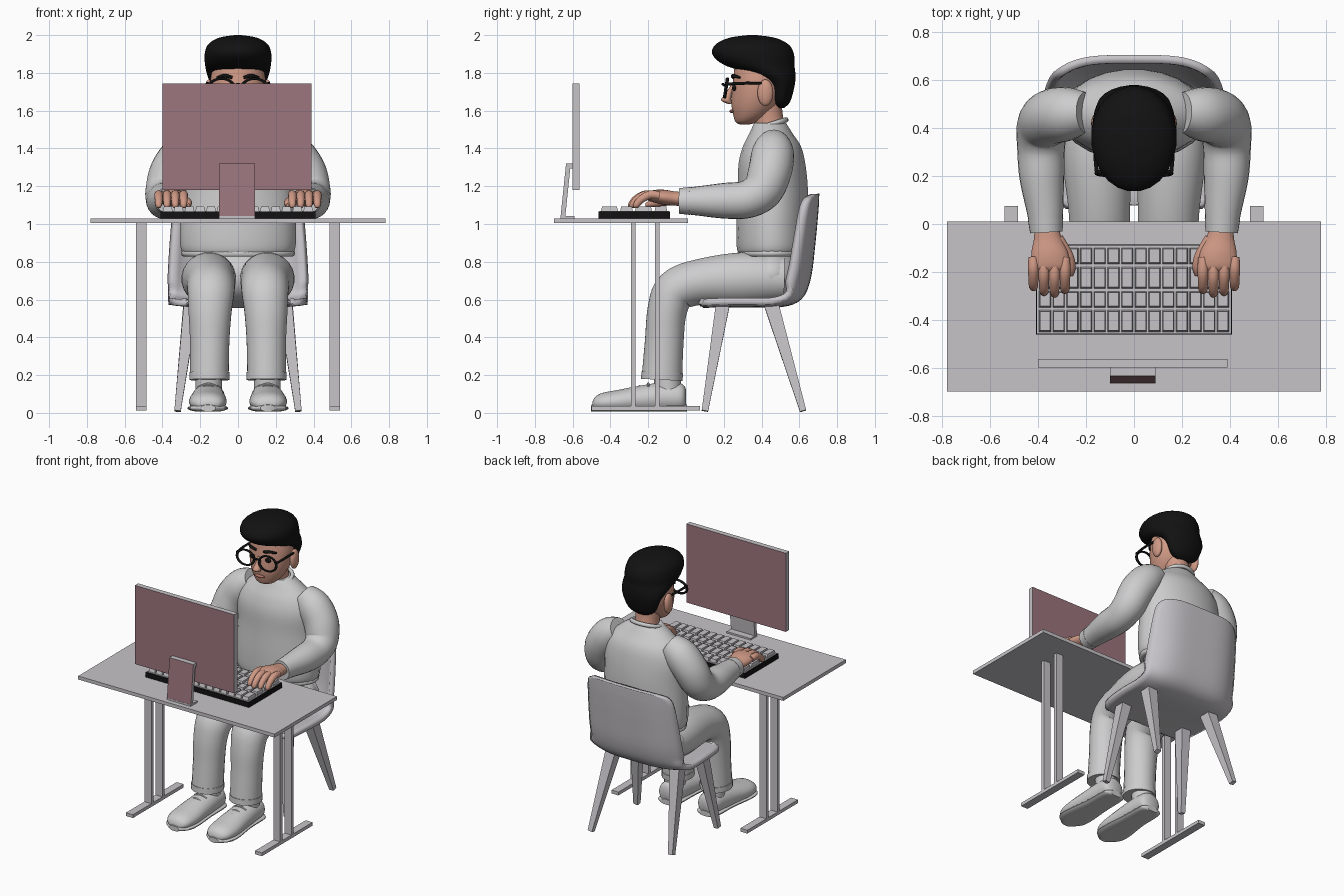
import bpy, bmesh, math
from mathutils import Vector, Quaternion

cube = bpy.data.objects.get("Cube")
if cube:
    bpy.data.objects.remove(cube, do_unlink=True)


def material(name, r, g, b):
    m = bpy.data.materials.new(name)
    m.use_nodes = True
    m.diffuse_color = (r, g, b, 1)
    m.node_tree.nodes["Principled BSDF"].inputs["Base Color"].default_value = (r, g, b, 1)
    return m


CLOTH = material("pale grey cloth", .61, .61, .62)
GREY = material("furniture grey", .57, .55, .58)
MAUVE = material("dusty mauve", .33, .18, .205)
BLACK = material("black", .006, .006, .006)
SKIN = material("skin", .63, .32, .235)
LIP = material("lip", .42, .17, .13)
UP = Vector((0, 0, 1))
FORWARD = Vector((0, -1, 0))


def finish(name, bm, mat, angle=40):
    bmesh.ops.recalc_face_normals(bm, faces=bm.faces)
    mesh = bpy.data.meshes.new(name)
    bm.to_mesh(mesh)
    bm.free()
    mesh.materials.append(mat)
    ob = bpy.data.objects.new(name, mesh)
    bpy.context.collection.objects.link(ob)
    bpy.ops.object.select_all(action='DESELECT')
    ob.select_set(True)
    bpy.context.view_layer.objects.active = ob
    bpy.ops.object.shade_smooth_by_angle(angle=math.radians(angle))
    return ob


def spline(pts, steps):
    """Smooth curve through tuples of any length."""
    out = []
    for i in range(len(pts) - 1):
        around = (pts[max(i - 1, 0)], pts[i], pts[i + 1], pts[min(i + 2, len(pts) - 1)])
        for k in range(steps):
            t = k / steps
            out.append(tuple(
                b + .5 * t * (c - a + t * (2*a - 5*b + 4*c - d + t * (3*b - a - 3*c + d)))
                for a, b, c, d in zip(*around)))
    return out + [tuple(pts[-1])]


def loft(name, rings, mat, axis=None, steps=5, sides=24, floor=None):
    """Tube through rings (x, y, z, radius_a, radius_b); axis fixes the ring plane."""
    rows = spline(rings, steps)
    centres = [Vector(r[:3]) for r in rows]
    bm = bmesh.new()
    turn, last, loops = Quaternion(), UP, []
    for i, row in enumerate(rows):
        tangent = axis or (centres[min(i + 1, len(rows) - 1)] - centres[max(i - 1, 0)]).normalized()
        turn = last.rotation_difference(tangent) @ turn
        last = tangent
        loop = []
        for k in range(sides):
            a = math.tau * (k + .5) / sides
            p = centres[i] + turn @ Vector((row[3] * math.cos(a), row[-1] * math.sin(a), 0))
            if floor is not None:
                p.z = max(p.z, floor)
            loop.append(bm.verts.new(p))
        loops.append(loop)
    for a, b in zip(loops, loops[1:]):
        for k in range(sides):
            j = (k + 1) % sides
            bm.faces.new((a[k], a[j], b[j], b[k]))
    bm.faces.new(loops[0])
    bm.faces.new(loops[-1])
    return finish(name, bm, mat)


def add_box(bm, lo, hi, taper=1):
    for v in bmesh.ops.create_cube(bm, size=1)["verts"]:
        s = taper if v.co.z > 0 else 1
        unit = Vector((v.co.x * s, v.co.y * s, v.co.z))
        v.co = Vector([(l + h) / 2 + u * (h - l) for l, h, u in zip(lo, hi, unit)])


def box(name, lo, hi, mat, taper=1):
    bm = bmesh.new()
    add_box(bm, lo, hi, taper)
    return finish(name, bm, mat)


def ball(name, centre, radii, mat):
    bm = bmesh.new()
    bmesh.ops.create_uvsphere(bm, u_segments=24, v_segments=14, radius=1)
    for v in bm.verts:
        v.co = Vector([c + r * p for c, r, p in zip(centre, radii, v.co)])
    return finish(name, bm, mat)


def hoop(name, centre, rx, ry, thick, mat, tilt=0):
    bpy.ops.mesh.primitive_torus_add(major_radius=1, minor_radius=thick / rx, location=centre,
                                     rotation=(tilt, 0, 0), major_segments=28, minor_segments=8)
    ob = bpy.context.object
    ob.name = name
    ob.scale = (rx, ry, rx)
    ob.data.materials.append(mat)
    bpy.ops.object.shade_smooth_by_angle(angle=math.radians(60))


def paint(ob, mat, rule):
    ob.data.materials.append(mat)
    for f in ob.data.polygons:
        if rule(f.normal):
            f.material_index = 1


# Desk with screen and stand
box("desk_top", (-.78, -.70, 1.005), (.78, .01, 1.03), GREY)
paint(box("screen", (-.40, -.60, 1.18), (.39, -.563, 1.745), GREY), MAUVE, lambda n: abs(n.y) > .9)
stand = box("screen_stand", (-.1, -.665, 1.03), (.09, -.64, 1.32), GREY)
for v in stand.data.vertices:
    if v.co.z > 1.2:
        v.co.y += .03
paint(stand, MAUVE, lambda n: n.y < -.5)
box("stand_foot", (-.1, -.665, 1.03), (.09, -.59, 1.042), GREY)
box("stand_hook", (-.1, -.62, 1.295), (.09, -.595, 1.32), GREY)

# Keyboard with four rows of keys
box("keyboard_tray", (-.41, -.462, 1.03), (.41, -.085, 1.066), BLACK)
box("keyboard_plate", (-.405, -.457, 1.066), (.405, -.09, 1.07), GREY)
bm = bmesh.new()
count, pitch = 14, .8 / 14
for y0, y1 in ((-.45, -.36), (-.348, -.282), (-.27, -.18), (-.166, -.1)):
    for i in range(count):
        x = -.4 + i * pitch
        add_box(bm, (x + .004, y0, 1.07), (x + pitch - .004, y1, 1.092), .86)
finish("keyboard_keys", bm, GREY)

# Chair shell: rows of (y, z, half width), edges curl towards the sitter
rows = spline([(.09, .572, .27), (.115, .574, .34), (.3, .576, .365), (.5, .577, .365),
               (.6, .615, .362), (.645, .72, .36), (.668, .9, .35), (.683, 1.06, .335),
               (.687, 1.125, .31), (.688, 1.15, .26), (.688, 1.16, .19)], 4)
bm, grid, columns = bmesh.new(), [], 20
for i, (y, z, half) in enumerate(rows):
    a, b = rows[max(i - 1, 0)], rows[min(i + 1, len(rows) - 1)]
    along = Vector((b[0] - a[0], b[1] - a[1])).normalized()
    line = []
    for k in range(columns + 1):
        u = 2 * k / columns - 1
        curl = abs(u * half / .36) ** 4 * (.015 + .085 * max(along.y, 0))
        line.append(bm.verts.new((u * half, y - along.y * curl, z + along.x * curl)))
    grid.append(line)
for a, b in zip(grid, grid[1:]):
    for k in range(columns):
        bm.faces.new((a[k], a[k + 1], b[k + 1], b[k]))
shell = finish("chair_shell", bm, GREY, 50)
solid = shell.modifiers.new("thickness", 'SOLIDIFY')
solid.thickness, solid.offset = .035, 0

# Torso, neck and head
loft("sweater_body", [(0, .455, .83, .27, .165), (0, .455, .87, .305, .187), (0, .455, 1.0, .31, .19),
                      (0, .46, 1.18, .30, .187), (0, .455, 1.32, .30, .178), (0, .455, 1.41, .265, .155),
                      (0, .45, 1.48, .19, .115), (0, .445, 1.535, .11, .085)], CLOTH, UP)
hoop("sweater_collar", (0, .445, 1.525), .105, .09, .014, CLOTH, .3)
hoop("sweater_hem", (0, .455, .845), .285, .172, .018, CLOTH)
ball("trouser_seat", (0, .45, .73), (.295, .17, .15), CLOTH)
loft("neck", [(0, .45, 1.48, .085), (0, .435, 1.56, .08), (0, .42, 1.66, .085)], SKIN)
loft("head", [(0, .31, 1.527, .03, .025), (0, .322, 1.54, .065, .06), (0, .345, 1.575, .1, .095),
              (0, .365, 1.63, .128, .125), (0, .38, 1.7, .145, .138), (0, .385, 1.78, .145, .135),
              (0, .38, 1.87, .12, .12)], SKIN, UP)
loft("hair", [(0, .50, 1.615, .05, .02), (0, .503, 1.65, .105, .05), (0, .502, 1.74, .145, .075),
              (0, .455, 1.795, .166, .125), (0, .385, 1.845, .176, .19), (0, .355, 1.9, .178, .218),
              (0, .35, 1.95, .16, .195), (0, .35, 1.985, .105, .125), (0, .35, 2.0, .02, .025)], BLACK, UP)
loft("nose", [(0, .25, 1.735, .012), (0, .225, 1.69, .018), (0, .213, 1.655, .027), (0, .235, 1.635, .012)],
     SKIN, UP)
ball("mouth", (0, .243, 1.597), (.04, .012, .01), LIP)
loft("glasses_bridge", [(-.02, .203, 1.735, .007), (0, .195, 1.74, .007), (.02, .203, 1.735, .007)], BLACK)

# Paired parts, built once per side
for s, side in ((1, "left_"), (-1, "right_")):
    def limb(part, rings, mat, **options):
        return loft(side + part, [(s * r[0],) + r[1:] for r in rings], mat, **options)

    # Face details
    ball(side + "ear", (s * .155, .42, 1.695), (.024, .042, .07), SKIN)
    ball(side + "eye", (s * .06, .256, 1.72), (.022, .012, .016), BLACK)
    limb("eyebrow", [(.03, .25, 1.775, .008), (.07, .25, 1.785, .01), (.11, .285, 1.775, .006)], BLACK)
    hoop(side + "glasses_rim", (s * .088, .212, 1.72), .068, .05, .009, BLACK, math.pi / 2 - .15)
    limb("glasses_temple", [(.155, .21, 1.74, .008), (.162, .3, 1.745, .008), (.16, .43, 1.745, .007)], BLACK)

    # Sleeves
    limb("sleeve", [(.2, .465, 1.425, .085), (.28, .46, 1.375, .112), (.35, .445, 1.28, .115),
                    (.382, .405, 1.18, .108), (.388, .32, 1.13, .1), (.385, .2, 1.123, .094),
                    (.372, .06, 1.122, .077), (.367, -.015, 1.122, .068)], CLOTH)
    limb("sleeve_cuff", [(.369, .02, 1.122, .074), (.366, -.035, 1.122, .068)], CLOTH)

    # Hands resting on the keys
    limb("palm", [(.365, .0, 1.13, .05, .038), (.36, -.06, 1.135, .058, .038), (.352, -.12, 1.142, .077, .04),
                  (.35, -.175, 1.147, .078, .032), (.35, -.2, 1.143, .065, .02)], SKIN, axis=FORWARD)
    for i in range(4):
        x, reach = .288 + i * .044, (.0, .015, .008, -.012)[i]
        limb("finger_%d" % (i + 1), [(x, -.14, 1.15, .022), (x, -.2 - reach, 1.155, .023),
                                     (x, -.25 - reach, 1.13, .021), (x, -.275 - reach, 1.1, .018),
                                     (x, -.28 - reach, 1.085, .008)], SKIN, sides=12)
    limb("thumb", [(.32, -.06, 1.125, .026), (.28, -.13, 1.12, .026), (.264, -.18, 1.11, .021),
                   (.262, -.215, 1.1, .008)], SKIN, sides=12)

    # Trouser legs, socks and shoes
    limb("trouser_leg", [(.155, .52, .71, .13, .12), (.155, .3, .71, .145, .14), (.145, .07, .692, .13, .122),
                         (.143, -.055, .645, .125, .115), (.148, -.1, .54, .115, .105),
                         (.15, -.115, .38, .105, .103), (.152, -.128, .18, .103, .108)], CLOTH)
    limb("trouser_cuff", [(.152, -.126, .215, .107, .111), (.152, -.128, .175, .107, .111)], CLOTH)
    limb("sock", [(.155, -.095, .1, .07), (.155, -.1, .2, .072)], CLOTH)
    limb("shoe", [(.155, .0, .075, .04, .05), (.155, -.025, .08, .075, .075), (.155, -.12, .08, .085, .082),
                  (.157, -.23, .072, .092, .075), (.16, -.36, .06, .1, .062), (.16, -.44, .055, .09, .052),
                  (.158, -.48, .05, .065, .036), (.158, -.495, .045, .03, .015)],
         CLOTH, axis=FORWARD, floor=.01)
    limb("shoe_sole", [(.155, .005, .025, .045, .02), (.155, -.03, .025, .083, .022), (.155, -.2, .025, .09, .022),
                       (.16, -.37, .025, .108, .022), (.16, -.45, .025, .095, .022),
                       (.158, -.502, .025, .04, .018)], CLOTH, axis=FORWARD, floor=.008)
    for i in range(3):
        y, z = -.2 - i * .045, .154 - i * .013
        limb("lace_%d" % (i + 1), [(.11, y, z - .015, .007), (.157, y, z, .008), (.205, y, z - .015, .007)],
             CLOTH, sides=8)

    # Chair legs and desk trestles
    limb("chair_front_leg", [(.32, .1, .01, .024), (.25, .195, .575, .052)], GREY, steps=1, sides=4)
    limb("chair_back_leg", [(.32, .62, .01, .024), (.25, .45, .58, .055)], GREY, steps=1, sides=4)
    low, high = sorted((s * .485, s * .54))
    box(side + "desk_foot", (low, -.5, .012), (high, .075, .036), GREY)
    for label, y in (("front", -.292), ("back", -.165)):
        box(side + "desk_post_" + label, (low, y, .03), (high, y + .024, 1.008), GREY)
